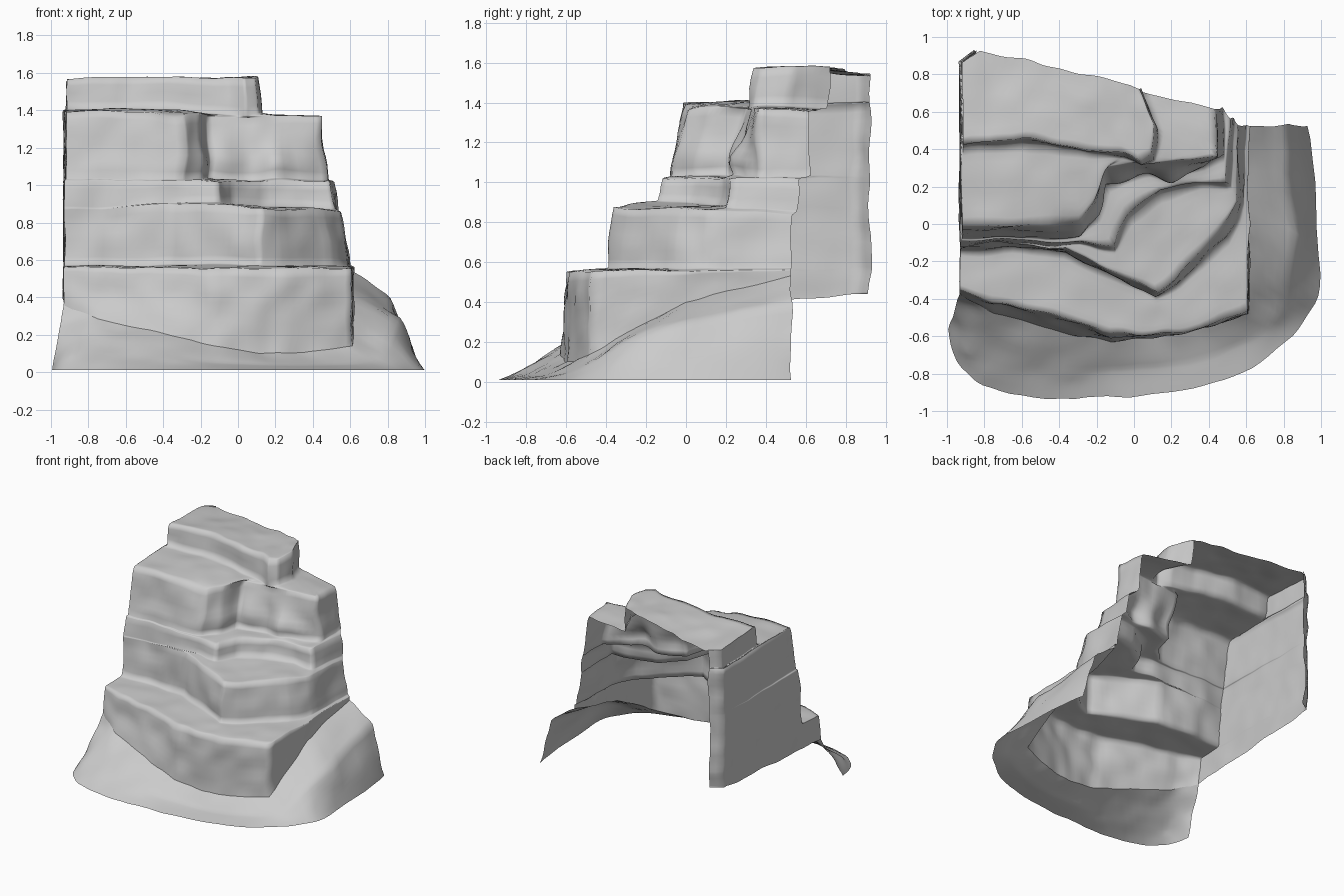
import bpy, math
from mathutils import Vector, noise

if "Cube" in bpy.data.objects:
    bpy.data.objects.remove(bpy.data.objects["Cube"])

# centre, radius and push of lumps in the rock
BOULDERS = [(Vector((.2, .29, 1.1)), .09, Vector((0, -.07, .02))),
            (Vector((.34, .3, 1.1)), .07, Vector((0, -.03, .0))),
            (Vector((-.08, .27, 1.13)), .1, Vector((.02, -.04, 0))),
            (Vector((-.2, .08, 1.12)), .1, Vector((.03, -.02, 0))),
            (Vector((-.33, -.04, 1.4)), .09, Vector((-.01, .02, -.04)))]


def rough(p):
    # same displacement for equal positions, so neighbouring parts stay joined
    big = noise.noise_vector(p * 3.2 + Vector((3, 7, 1))) * 0.02
    small = noise.noise_vector(p * 7.5 + Vector((9, 2, 5))) * 0.016
    d = big + small
    d.z *= 0.5 * min(1, max(0, p.z * 6))
    if p.x < -.88:
        d.x *= .4
    for c, r, push in BOULDERS:
        d += push * math.exp(-((p - c).length / r) ** 2)
    return p + d


def refine(row, n=7, curved=False):
    out = []
    for i in range(len(row) - 1):
        a, b = row[i], row[i + 1]
        p, q = row[max(i - 1, 0)], row[min(i + 2, len(row) - 1)]
        for k in range(n):
            t = k / n
            v = a.lerp(b, t)
            if curved:
                v = 0.5 * (2 * a + (b - p) * t + (2 * p - 5 * a + 4 * b - q) * t * t
                           + (3 * a - p - 3 * b + q) * t ** 3)
            out.append(v)
    return out + [row[-1].copy()]


def fill(rows, step=0.05):
    # extra rows between the given ones
    grid = []
    for a, b in zip(rows, rows[1:]):
        gap = max((p - q).length for p, q in zip(a, b))
        n = max(1, round(gap / step))
        grid += [[p.lerp(q, k / n) for p, q in zip(a, b)] for k in range(n)]
    return grid + [rows[-1]]


def weather(grid, amount=0.25):
    # wear down the sharp edges
    h, w = len(grid), len(grid[0])
    out = [list(r) for r in grid]
    for r in range(1, h - 1):
        for c in range(w):
            m = (grid[r - 1][c] + grid[r + 1][c]) / 2
            if 0 < c < w - 1:
                m = m * .6 + (grid[r][c - 1] + grid[r][c + 1]) * .2
            out[r][c] = grid[r][c].lerp(m, amount)
    return out


def skin(name, grid):
    w = len(grid[0])
    faces = [(r * w + c, r * w + c + 1, (r + 1) * w + c + 1, (r + 1) * w + c)
             for r in range(len(grid) - 1) for c in range(w - 1)]
    me = bpy.data.meshes.new(name)
    me.from_pydata([rough(p) for r in grid for p in r], [], faces)
    me.validate()
    ob = bpy.data.objects.new(name, me)
    bpy.context.collection.objects.link(ob)
    for f in me.polygons:
        f.use_smooth = True


def line(xy, z):
    zs = z if isinstance(z, list) else [z] * len(xy)
    return [Vector((x, y, h)) for (x, y), h in zip(xy, zs)]


def splay(row, z, b, side=0.02):
    # foot of a wall, pushed outward from its top edge
    zs = z if isinstance(z, list) else [z] * len(row)
    bs = b if isinstance(b, list) else [b] * (len(row) - 2) + [0, 0]
    return [Vector((p.x + (side if p.x > 0.4 else 0), p.y - d, h))
            for p, h, d in zip(row, zs, bs)]


# Top edges of the rock tiers, left to right round to the back
t1 = line([(-.93, -.34), (-.75, -.41), (-.43, -.48), (-.12, -.59), (.12, -.585),
           (.36, -.545), (.615, -.475), (.615, 0), (.615, .52)], .56)
t2 = line([(-.93, -.115), (-.7, -.115), (-.36, -.125), (-.12, -.25), (.12, -.375),
           (.23, -.3), (.46, -.04), (.545, .12), (.55, .53)],
          [.87, .88, .9, .9, .88, .87, .87, .86, .84])
t3 = line([(-.93, -.09), (-.6, -.09), (-.27, -.09), (-.09, -.13), (-.02, .05),
           (.14, .18), (.34, .215), (.5, .21), (.51, .55)], 1.025)
t4 = line([(-.92, -.01), (-.6, -.01), (-.28, -.0), (-.21, .12), (-.16, .29),
           (.06, .34), (.2, .34), (.44, .36), (.42, .62)],
          [1.4, 1.405, 1.395, 1.38, 1.37, 1.36, 1.37, 1.37, 1.36])
t5 = line([(-.91, .42), (-.6, .45), (-.3, .41), (-.15, .39), (-.05, .37),
           (.04, .33), (.1, .37), (.12, .52), (.04, .72)], 1.578)
back = line([(-.92, .86), (-.83, .925), (-.55, .86), (-.35, .82), (-.2, .79),
             (-.1, .77), (-.02, .75), (.02, .73), (.04, .72)],
            [1.54, 1.53, 1.55, 1.55, 1.56, 1.56, 1.57, 1.57, 1.575])

foot1 = splay(t1, [.36, .28, .22, .14, .1, .1, .14, .4, .53],
              [.03, .06, .08, .05, .02, .02, .02, 0, 0], 0)
foot2 = splay(t2, .57, .02, .045)
foot3 = splay(t3, [.88, .89, .905, .905, .895, .885, .885, .875, .86], .02)
foot4 = splay(t4, 1.03, .065, .05)
foot5 = splay(t5, [1.4, 1.41, 1.4, 1.39, 1.38, 1.37, 1.38, 1.38, 1.37], .015)

# Apron of loose ground round the base
toe = line([(-.99, -.56), (-.92, -.77), (-.66, -.91), (-.2, -.93), (.2, -.9),
            (.58, -.78), (.87, -.56), (1.0, -.26), (.93, .53)], .012)
swell = [.02, .0, -.01, -.02, -.02, -.02, .0, .06, .13]
mid = []
for i, (a, b) in enumerate(zip(foot1, toe)):
    m = a.lerp(b, .5)
    m.z += swell[i]
    if i > 6:
        m.x += .05
    mid.append(m)
apron = fill([refine(toe, 7, True), refine(mid, 7, True), refine(foot1)])

# Stepped cliff: each wall up to its edge, then the ledge back to the next wall
rows = [refine(r) for r in (foot1, t1, foot2, t2, foot3, t3, foot4, t4, foot5, t5, back)]
cliff = weather(fill(rows))
skin("ground_apron", weather(apron, .4))
skin("stepped_cliff", cliff)

# Left side wall, from the stepped edge to the open back, with a short return at the corner
edge = [r[0] for r in cliff]
heights = [min(1.54, max(p.z, .44)) for p in edge]
corner = [Vector((-.935 if h < 1.4 else -.92, .86, h)) for h in heights]
end = [Vector((-.85, .92, h)) for h in heights]
skin("left_wall", fill([edge, corner, end]))
